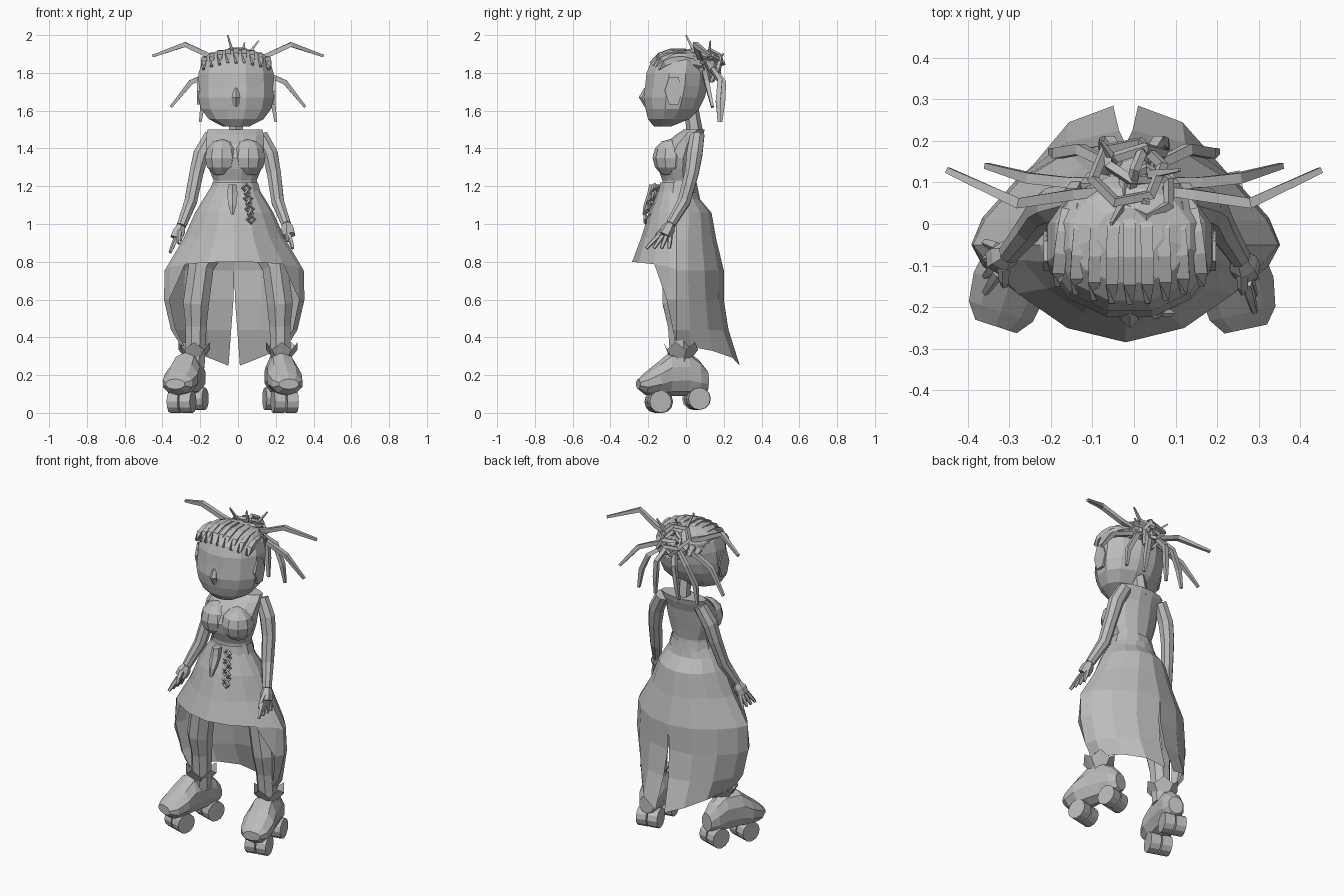
import bpy, bmesh, math
from math import sin, cos, radians, pi
from mathutils import Vector, Matrix

old = bpy.data.objects.get("Cube")
if old:
    bpy.data.objects.remove(old)

GREY = (0.5, 0.5, 0.5, 1)
clay = bpy.data.materials.new("plain_grey")
clay.use_nodes = True
clay.diffuse_color = GREY
clay.node_tree.nodes["Principled BSDF"].inputs["Base Color"].default_value = GREY


def finish(name, bm, matrix=None):
    bmesh.ops.remove_doubles(bm, verts=bm.verts, dist=0.0005)
    bmesh.ops.recalc_face_normals(bm, faces=bm.faces)
    if matrix:
        bm.transform(matrix)
    mesh = bpy.data.meshes.new(name)
    bm.to_mesh(mesh)
    bm.free()
    mesh.materials.append(clay)
    obj = bpy.data.objects.new(name, mesh)
    bpy.context.collection.objects.link(obj)
    return obj


def skin(bm, rings, caps=True):
    n = len(rings[0])
    for low, high in zip(rings, rings[1:]):
        for i in range(n):
            j = (i + 1) % n
            bm.faces.new((low[i], low[j], high[j], high[i]))
    if caps:
        bm.faces.new(rings[0])
        bm.faces.new(rings[-1])


def loft(name, sections, cx=0.0, sides=12, caps=True, matrix=None, zigzag=0.0):
    """Stacked ovals given as height, half width, front y, back y."""
    bm = bmesh.new()
    rings = []
    for z, w, front, back in sections:
        mid, half = (front + back) / 2, (back - front) / 2
        ring = []
        for i in range(sides):
            a = 2 * pi * (i + 0.5) / sides
            ring.append(bm.verts.new((cx + w * cos(a), mid + half * sin(a), z)))
        rings.append(ring)
    for v in rings[-1][::2]:
        v.co.z -= zigzag
    skin(bm, rings, caps)
    return finish(name, bm, matrix)


def tube(name, points, radii, sides=6):
    """Faceted tube along a path with a radius at each point."""
    bm = bmesh.new()
    pts = [Vector(p) for p in points]
    rings = []
    for k, p in enumerate(pts):
        t = (pts[min(k + 1, len(pts) - 1)] - pts[max(k - 1, 0)]).normalized()
        ref = Vector((0, 1, 0)) if abs(t.y) < 0.8 else Vector((1, 0, 0))
        u = t.cross(ref).normalized()
        v = t.cross(u)
        angles = [2 * pi * (i + 0.5) / sides for i in range(sides)]
        rings.append([bm.verts.new(p + radii[k] * (u * cos(a) + v * sin(a))) for a in angles])
    skin(bm, rings)
    return finish(name, bm)


def ball(name, loc, size):
    bm = bmesh.new()
    bmesh.ops.create_uvsphere(bm, u_segments=10, v_segments=6, radius=1)
    return finish(name, bm, Matrix.Translation(loc) @ Matrix.Diagonal((*size, 1)))


def cylinder_x(name, loc, radius, depth, sides, matrix=None, stretch=1.0):
    bm = bmesh.new()
    bmesh.ops.create_cone(bm, cap_ends=True, segments=sides, radius1=radius, radius2=radius, depth=depth)
    place = Matrix.Translation(loc) @ Matrix.Diagonal((1, 1, stretch, 1)) @ Matrix.Rotation(pi / 2, 4, "Y")
    return finish(name, bm, (matrix or Matrix()) @ place)


def ring_loop(name, loc, major, minor, rot, segments=6):
    bpy.ops.mesh.primitive_torus_add(location=loc, rotation=rot, major_radius=major, minor_radius=minor,
                                     major_segments=segments, minor_segments=4)
    obj = bpy.context.object
    obj.name = name
    obj.data.materials.append(clay)


# Head, face and neck
loft("head", [(1.515, .07, -.17, -.08), (1.555, .15, -.205, .02), (1.61, .193, -.22, .075),
              (1.67, .207, -.23, .105), (1.73, .208, -.222, .12), (1.8, .205, -.215, .125),
              (1.86, .187, -.19, .12), (1.90, .15, -.145, .09), (1.922, .08, -.08, .04)], cx=-.01)
loft("nose", [(1.62, .025, -.22, -.18), (1.67, .025, -.25, -.18), (1.72, .012, -.222, -.18)],
     cx=-.01, sides=6)
tube("neck", [(-.01, .05, 1.46), (-.01, .03, 1.6)], [.045, .038])
for s, side in ((-1, "right"), (1, "left")):
    cylinder_x(side + "_ear", (-.01 + .188 * s, -.065, 1.705), .048, .04, 6, stretch=1.75)

# Braided rows over the scalp
for k in range(9):
    f = (k - 4) / 4.5
    path = []
    for step in range(7):
        t = step / 6
        a = radians(143 - 128 * t)
        spread = f * (1 - .3 * t * t)
        r = math.sqrt(1 - spread * spread * .65)
        path.append((-.01 + .195 * spread, -.045 + .18 * r * cos(a), 1.75 + .168 * r * sin(a)))
    tube("scalp_braid", path, [.01] + [.021] * 5 + [.014], 4)

# Knotted bun
ball("bun_core", (0, .11, 1.82), (.055, .055, .07))
ring_loop("bun_loop", (-.015, .125, 1.885), .085, .015, (-.5, 0, .2))
ring_loop("bun_loop", (.03, .075, 1.895), .062, .014, (-.3, .15, .5))
ring_loop("bun_loop", (0, .15, 1.82), .075, .014, (1.2, 0, .3))
ring_loop("bun_loop", (-.01, .14, 1.85), .065, .014, (-.9, .7, 0))
ring_loop("bun_loop", (.01, .13, 1.87), .05, .013, (.3, 1.4, 0))

# Loose locks, mirrored
LOCKS = [[(.07, .08, 1.87), (.15, .07, 1.89), (.28, .05, 1.95), (.45, .13, 1.89)],
         [(.06, .1, 1.83), (.16, .1, 1.79), (.25, .11, 1.75), (.355, .14, 1.62)],
         [(.05, .14, 1.82), (.13, .18, 1.76), (.185, .17, 1.65), (.2, .175, 1.54)],
         [(.03, .15, 1.82), (.06, .2, 1.75), (.07, .195, 1.65), (.08, .185, 1.54)]]
for lock in LOCKS:
    for s in (-1, 1):
        tube("loose_lock", [(s * x, y, z) for x, y, z in lock], [.015, .018, .018, .01], 4)
for root, tip in [((-.02, .06, 1.88), (-.055, 0, 2)), ((.02, .06, 1.89), (.035, .05, 1.96)),
                  ((.04, .12, 1.88), (.11, .13, 1.97)), ((-.04, .14, 1.86), (-.08, .2, 1.9))]:
    tube("short_lock", [root, tip], [.014, .005], 4)

# Torso and belt
loft("torso", [(1.15, .125, -.13, .06), (1.23, .118, -.128, .052), (1.29, .143, -.15, .06),
               (1.35, .16, -.16, .07), (1.42, .157, -.12, .08), (1.47, .158, -.06, .095),
               (1.5, .15, -.015, .1)], cx=-.015)
for s in (-1, 1):
    ball("bust", (-.015 + .07 * s, -.082, 1.35), (.095, .095, .1))
loft("belt", [(1.165, .14, -.15, .07), (1.22, .125, -.14, .06)], cx=-.015, caps=False)
loft("belt_pendant", [(1.05, .008, -.23, -.21), (1.1, .024, -.225, -.18), (1.16, .032, -.205, -.15),
                      (1.21, .024, -.195, -.13)], cx=-.03, sides=6)
for k in range(7):
    t = k / 6
    ring_loop("belt_chain_link", (.045 + .025 * t, -.165 - .05 * t, 1.19 - .165 * t),
              .02, .009, (pi / 2, 0, .9 * (k % 2)), 4)

# Skirt: height, half width, front, back, split, front and back sharpness
RINGS = [(1.2, .12, -.14, .06, 0, 1, 1), (1.13, .165, -.165, .075, 0, 1.1, 1),
         (1.06, .207, -.195, .135, 0, 1.3, 1.1), (.92, .27, -.24, .16, 0, 1.7, 1.3),
         (.755, .368, -.285, .2, 0, 2, 1.5), (.6, .372, -.2, .2, .004, 1.1, 1.4),
         (.44, .335, -.1, .225, .016, 1, 1.4), (.25, .285, -.08, .285, .03, 1, 1.6)]
COLS = 16
bm = bmesh.new()
grid = []
for level, (z, w, front, back, gap, front_pow, back_pow) in enumerate(RINGS):
    row = []
    for i in range(COLS + 1):
        a = pi / 2 + 2 * pi * i / COLS
        c, s = cos(a), sin(a)
        y = -.05 + ((back + .05) * s ** back_pow if s > 0 else (front + .05) * (-s) ** front_pow)
        h = z + (.11 * abs(c) if level == 7 else 0) + (.045 * max(0, -s) if level == 4 else 0)
        split = gap * max(0, s) * (-1 if i < COLS / 2 else 1)
        row.append(bm.verts.new((-.02 + w * c + split, y, h)))
    grid.append(row)
for level in range(len(RINGS) - 1):
    a, b = grid[level], grid[level + 1]
    for i in range(COLS):
        middle = sin(pi / 2 + 2 * pi * (i + .5) / COLS)
        if level < 4 or middle > -.25:
            bm.faces.new((a[i], a[i + 1], b[i + 1], b[i]))
# slanted hem joining the short front to the long back
for near, far in ((5, 6), (11, 10)):
    bm.faces.new((grid[4][near], grid[4][far], grid[5][near]))
bmesh.ops.delete(bm, geom=[v for v in bm.verts if not v.link_faces], context="VERTS")
finish("skirt", bm)

# Arms and hands
ARMS = {"right": ([(-.14, .06, 1.47), (-.195, .045, 1.37), (-.22, .03, 1.27), (-.25, -.01, 1.12),
                   (-.3, -.07, .99)], Vector((-.05, -.03, -.12))),
        "left": ([(.12, .06, 1.47), (.17, .045, 1.37), (.19, .03, 1.27), (.21, -.01, 1.12),
                  (.255, -.08, 1)], Vector((.03, -.06, -.11)))}
for side, (path, reach) in ARMS.items():
    tube(side + "_arm", path, [.04, .045, .04, .036, .027], 8)
    wrist = Vector(path[-1])
    knuckle = wrist + reach * .55
    tube(side + "_palm", [wrist, wrist + reach * .25, knuckle], [.024, .037, .036], 6)
    for k in range(4):
        fan = Vector((0, (k - 1.5) * .02, 0))
        base = knuckle + fan
        tube(side + "_finger", [base, base + reach * .3 + fan * .5, base + reach * .62 + fan],
             [.014, .013, .009], 5)
    thumb = wrist + reach * .25 + Vector((0, -.025, 0))
    tube(side + "_thumb", [thumb, thumb + Vector((0, -.03, -.03)), thumb + Vector((0, -.045, -.065))],
         [.016, .014, .009], 5)

# Legs, cuffs and roller skates; boots are lofted from toe to heel
TOE_TO_HEEL = Matrix(((1, 0, 0, 0), (0, 0, 1, 0), (0, 1, 0, 0), (0, 0, 0, 1)))
for side, s, foot_x, turn in (("right", -1, -.262, -18), ("left", 1, .222, 12)):
    tube(side + "_leg", [(.08 * s, -.03, .98), (.195 * s, -.06, .78), (.222 * s, -.055, .58),
                         (.222 * s, -.04, .46), (.228 * s, -.03, .24)], [.09, .074, .074, .06, .055], 8)
    loft(side + "_cuff", [(.29, .05, -.085, .03), (.375, .088, -.12, .065)], cx=.232 * s, sides=10,
         caps=False, zigzag=.04)
    place = Matrix.Translation((foot_x, -.03, 0)) @ Matrix.Rotation(radians(turn), 4, "Z")
    loft(side + "_boot", [(-.228, .055, .125, .18), (-.19, .085, .095, .215), (-.12, .096, .09, .27),
                          (-.06, .085, .09, .32), (.04, .072, .09, .325), (.1, .066, .095, .28),
                          (.145, .045, .115, .225)], sides=10, matrix=place @ TOE_TO_HEEL)
    for y, z in ((-.12, .059), (.09, .075)):
        cylinder_x(side + "_axle", (0, y, z), .02, .1, 6, place)
        loft(side + "_truck", [(z, .02, y - .03, y + .03), (.13, .035, y - .045, y + .045)],
             sides=4, matrix=place)
        for x in (-.034, .034):
            cylinder_x(side + "_wheel", (x, y, z), .059, .06, 12, place)
